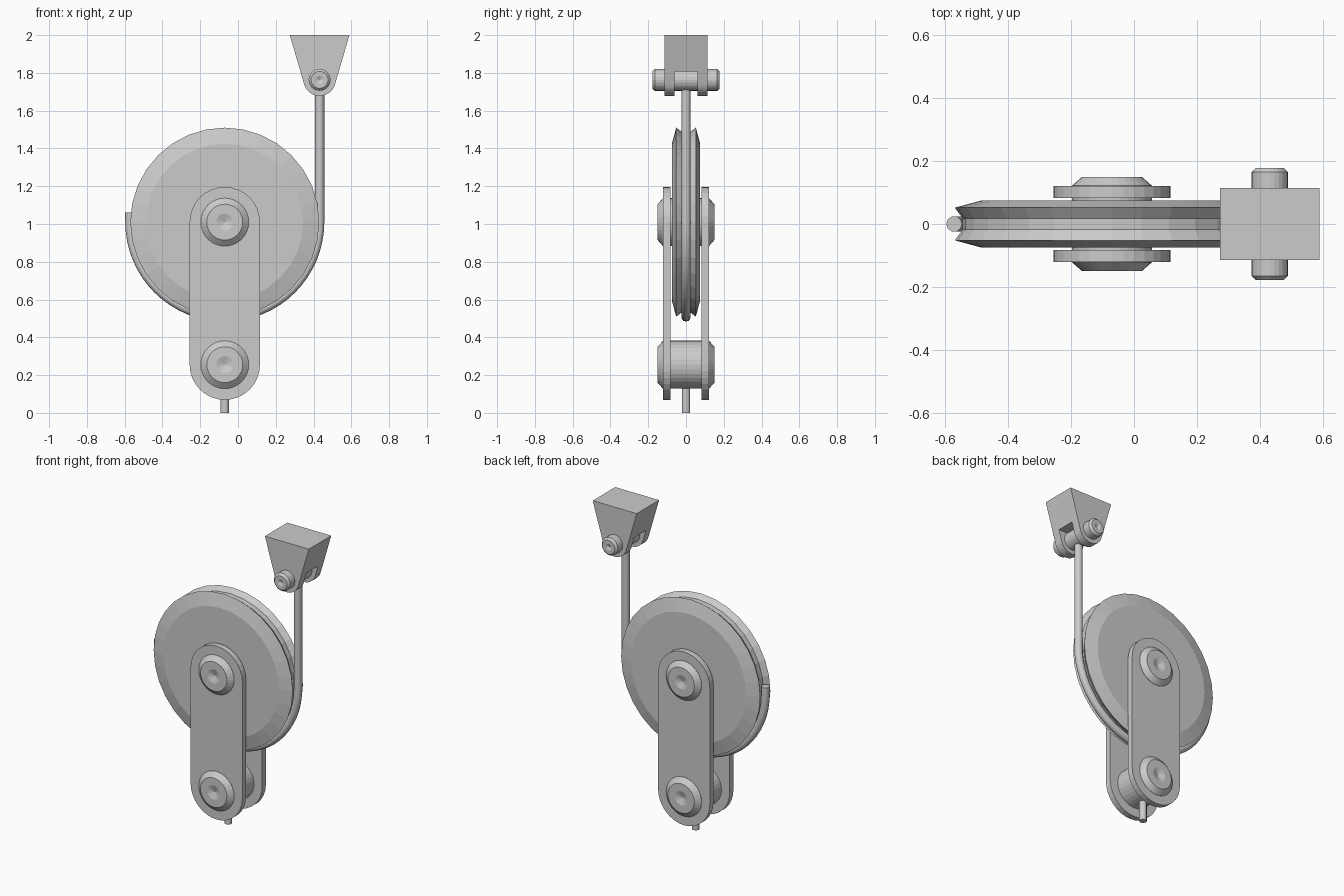
import bpy, bmesh, math

if "Cube" in bpy.data.objects:
    bpy.data.objects.remove(bpy.data.objects["Cube"])

grey = bpy.data.materials.new("plain grey")
grey.diffuse_color = (0.6, 0.6, 0.6, 1)
grey.use_nodes = True
grey.node_tree.nodes["Principled BSDF"].inputs["Base Color"].default_value = grey.diffuse_color

WX, WZ = -0.07, 1.01      # wheel centre
PZ = 0.255                # lower pin height
BX, BZ = 0.432, 1.763     # hanger pin centre


def finish(name, bm):
    bmesh.ops.remove_doubles(bm, verts=bm.verts, dist=1e-5)
    bmesh.ops.recalc_face_normals(bm, faces=bm.faces)
    me = bpy.data.meshes.new(name)
    bm.to_mesh(me)
    bm.free()
    me.materials.append(grey)
    ob = bpy.data.objects.new(name, me)
    bpy.context.collection.objects.link(ob)
    return ob


def lathe(name, half, cx, cz, n=32):
    """Spin a half profile of (radius, y), mirrored in y, about the y axis."""
    pts = half + [(r, -y) for r, y in reversed(half)]
    bm = bmesh.new()
    vs = [bm.verts.new((cx + r, y, cz)) for r, y in pts]
    es = [bm.edges.new(p) for p in zip(vs, vs[1:])]
    bmesh.ops.spin(bm, geom=vs + es, cent=(cx, 0, cz), axis=(0, 1, 0),
                   angle=2 * math.pi, steps=n, use_merge=True)
    return finish(name, bm)


def extrude(name, outline, y0, y1):
    """Extrude an (x, z) outline along y."""
    bm = bmesh.new()
    f = bm.faces.new([bm.verts.new((x, y0, z)) for x, z in outline])
    new = bmesh.ops.extrude_face_region(bm, geom=[f])["geom"]
    bmesh.ops.translate(bm, vec=(0, y1 - y0, 0),
                        verts=[v for v in new if isinstance(v, bmesh.types.BMVert)])
    # keep both end caps
    if not f.is_valid or len([g for g in bm.faces]) < len(outline) + 2:
        bmesh.ops.holes_fill(bm, edges=bm.edges)
    return finish(name, bm)


def arc(cx, cz, r, a0, a1, n):
    return [(cx + r * math.cos(math.radians(a0 + (a1 - a0) * i / n)),
             cz + r * math.sin(math.radians(a0 + (a1 - a0) * i / n)))
            for i in range(n + 1)]


# Grooved wheel
lathe("pulley_wheel", [(0, 0.075), (0.415, 0.075), (0.5, 0.052), (0.475, 0.018)], WX, WZ)

# Axle and lower pin with chamfered, dimpled heads
for name, z in (("wheel_axle", WZ), ("lower_pin", PZ)):
    lathe(name, [(0, 0.135), (0.045, 0.15), (0.095, 0.15), (0.127, 0.122)], WX, z)

# Side plates
plate = arc(WX, WZ, 0.186, 0, 180, 16) + arc(WX, PZ, 0.186, 180, 360, 16)
extrude("side_plate_front", plate, -0.121, -0.083)
extrude("side_plate_back", plate, 0.083, 0.121)

# Hanger bracket with a slot for the rope
bracket = [(BX + 0.158, 2.0), (BX - 0.158, 2.0)] + arc(BX, BZ, 0.085, 197, 343, 14)
hanger = extrude("hanger_bracket", bracket, -0.115, 0.115)
slot = extrude("slot_cutter", [(BX - 0.3, 1.6), (BX + 0.3, 1.6), (BX + 0.3, 1.808),
                               (BX - 0.3, 1.808)], -0.06, 0.06)
slot.hide_render = True
slot.hide_set(True)
cut = hanger.modifiers.new("slot", 'BOOLEAN')
cut.operation = 'DIFFERENCE'
cut.solver = 'EXACT'
cut.object = slot

# Hanger pin
lathe("hanger_pin", [(0, 0.168), (0.022, 0.178), (0.045, 0.178), (0.058, 0.165)],
      BX, BZ, 24)


def cable(name, path, r):
    cu = bpy.data.curves.new(name, 'CURVE')
    cu.dimensions = '3D'
    cu.bevel_depth = r
    cu.bevel_resolution = 3
    cu.use_fill_caps = True
    sp = cu.splines.new('POLY')
    sp.points.add(len(path) - 1)
    for p, (x, z) in zip(sp.points, path):
        p.co = (x, 0, z, 1)
    cu.materials.append(grey)
    ob = bpy.data.objects.new(name, cu)
    bpy.context.collection.objects.link(ob)
    bpy.ops.object.select_all(action='DESELECT')
    ob.select_set(True)
    bpy.context.view_layer.objects.active = ob
    bpy.ops.object.convert(target='MESH')
    for p in bpy.context.object.data.polygons:
        p.use_smooth = True
    bpy.ops.object.shade_smooth_by_angle(angle=math.radians(50))


# Rope around the wheel and rod below the lower pin
R = 0.502
cable("rope", [(WX - R, 1.06)] + arc(WX, WZ, R, 180, 360, 32) + [(BX, BZ)], 0.025)
cable("load_rod", [(WX, 0), (WX, PZ)], 0.023)
